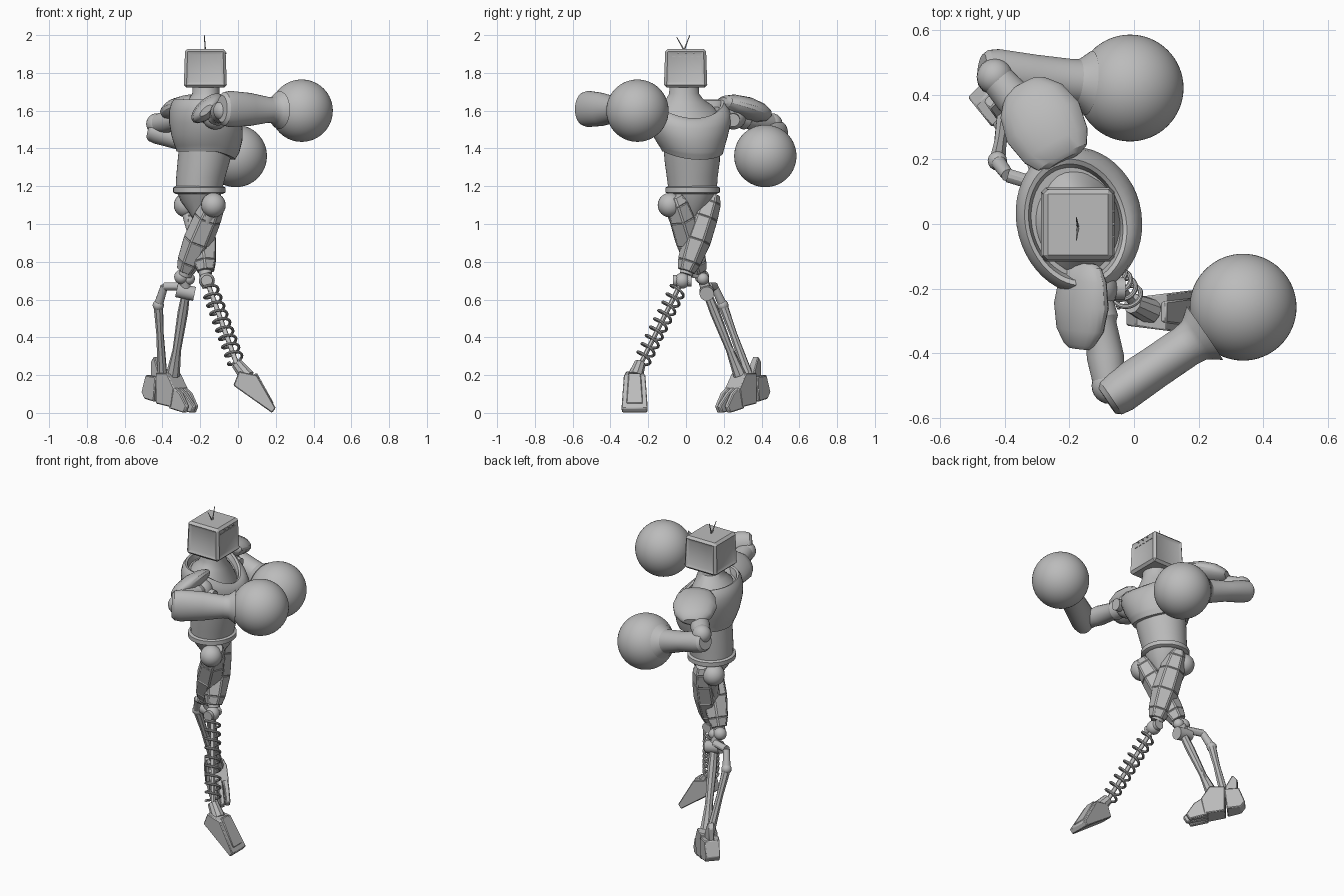
import bpy, bmesh, math
from mathutils import Vector, Matrix

if "Cube" in bpy.data.objects:
    bpy.data.objects.remove(bpy.data.objects["Cube"])

grey = bpy.data.materials.new("plain_grey")
grey.use_nodes = True
grey.diffuse_color = (0.5, 0.5, 0.5, 1)
grey.node_tree.nodes["Principled BSDF"].inputs["Base Color"].default_value = (0.5, 0.5, 0.5, 1)
parts = []


def finish(name, bm):
    bmesh.ops.recalc_face_normals(bm, faces=bm.faces)
    mesh = bpy.data.meshes.new(name)
    bm.to_mesh(mesh)
    bm.free()
    mesh.materials.append(grey)
    ob = bpy.data.objects.new(name, mesh)
    bpy.context.collection.objects.link(ob)
    parts.append(ob)
    return ob


def skin(name, rings, panel=0):
    """Closed surface through rings of points, optionally with raised panels."""
    bm = bmesh.new()
    rows = [[bm.verts.new(p) for p in ring] for ring in rings]
    n = len(rows[0])
    sides = []
    for a, b in zip(rows, rows[1:]):
        for i in range(n):
            j = (i + 1) % n
            sides.append(bm.faces.new((a[i], a[j], b[j], b[i])))
    bm.faces.new(rows[0])
    bm.faces.new(rows[-1])
    bmesh.ops.recalc_face_normals(bm, faces=bm.faces)
    if panel:
        bmesh.ops.inset_individual(bm, faces=sides, thickness=panel, depth=panel * 0.6)
    return finish(name, bm)


def limb(name, p0, p1, sections, n=24, roll=0, panel=0):
    """Loft between two points; sections are (fraction, half width, half height)."""
    p0, p1 = Vector(p0), Vector(p1)
    d = (p1 - p0).normalized()
    side = d.cross(Vector((0, 0, 1)) if abs(d.z) < 0.95 else Vector((0, 1, 0))).normalized()
    side = Matrix.Rotation(math.radians(roll), 3, d) @ side
    up = side.cross(d)
    rings = []
    for t, w, h in sections:
        angles = [math.tau * (i + 0.5) / n for i in range(n)]
        rings.append([p0.lerp(p1, t) + side * w * math.cos(a) + up * h * math.sin(a) for a in angles])
    return skin(name, rings, panel)


def rod(name, p0, p1, r0, r1=None, n=12):
    r1 = r0 if r1 is None else r1
    return limb(name, p0, p1, [(0, r0, r0), (1, r1, r1)], n)


def stack(name, sections, yaw=0, n=48):
    """Horizontal ovals (z, x, y, rx, ry, dip), each dipping on its front half."""
    rings = []
    c, s = math.cos(math.radians(yaw)), math.sin(math.radians(yaw))
    for z, x, y, rx, ry, dip in sections:
        ring = []
        for i in range(n):
            a = math.tau * i / n
            u, v = rx * math.cos(a), ry * math.sin(a)
            ring.append((x + u * c - v * s, y + u * s + v * c, z - dip * max(0, math.cos(a)) ** 1.3))
        rings.append(ring)
    return skin(name, rings)


def ball(name, p, r, seg=24):
    bm = bmesh.new()
    bmesh.ops.create_uvsphere(bm, u_segments=seg, v_segments=seg // 2, radius=r,
                              matrix=Matrix.Translation(p))
    return finish(name, bm)


def outline_block(name, origin, u, outline, w0, w1):
    """Side outline (u, z) thickened sideways; width runs from w0 at the rear to w1 in front."""
    u = Vector(u).normalized()
    v = Vector((-u.y, u.x, 0))
    lo, hi = min(p[0] for p in outline), max(p[0] for p in outline)
    rings = []
    for s in (-1, 1):
        rings.append([Vector(origin) + u * a + Vector((0, 0, z))
                      + v * s * (w0 + (w1 - w0) * (a - lo) / (hi - lo)) for a, z in outline])
    ob = skin(name, rings)
    m = ob.modifiers.new("edge", "BEVEL")
    m.width, m.segments = 0.005, 1
    return ob


# Head: tapered box with shallow recessed panels on its four sides
bm = bmesh.new()
bmesh.ops.create_cube(bm, size=1)
for v in bm.verts:
    k = 0.94 if v.co.z > 0 else 1
    v.co = (v.co.x * 0.228 * k, v.co.y * 0.23 * k, v.co.z * 0.205)
bmesh.ops.bevel(bm, geom=bm.edges[:], offset=0.014, segments=1, affect='EDGES', profile=0.5)
walls = [f for f in bm.faces if f.calc_area() > 0.02 and abs(f.normal.z) < 0.5]
bmesh.ops.inset_individual(bm, faces=walls, thickness=0.024, depth=-0.009)
bmesh.ops.translate(bm, verts=bm.verts, vec=(-0.173, -0.002, 1.825))
finish("head", bm)
for i, y in enumerate((-0.04, 0, 0.04)):
    rod("head_button_%d" % i, (-0.075, y, 1.905), (-0.061, y, 1.905), 0.004)
for s in (-1, 1):
    for i in range(5):
        y = -0.064 + 0.032 * i
        rod("screen_dash", (-0.072, y - 0.009, 1.825 + s * 0.06), (-0.072, y + 0.009, 1.825 + s * 0.06), 0.003, n=4)
for name, y, z in (("antenna_long", 0.02, 2.0), ("antenna_short", -0.05, 1.99)):
    rod(name, (-0.173, -0.01, 1.92), (-0.178, y, z), 0.004, 0.002, 6)

# Neck and torso; the chest rim dips in front
stack("neck", [(1.58, -0.18, 0.005, 0.145, 0.175, 0.09), (1.63, -0.178, 0, 0.118, 0.14, 0.06),
               (1.66, -0.172, -0.006, 0.088, 0.1, 0.02), (1.69, -0.17, -0.01, 0.072, 0.08, 0),
               (1.74, -0.17, -0.01, 0.07, 0.077, 0)], yaw=12)
stack("chest", [(1.385, -0.17, 0.035, 0.13, 0.14, 0.04), (1.385, -0.17, 0.035, 0.155, 0.162, 0.045),
                (1.41, -0.166, 0.032, 0.166, 0.172, 0.045), (1.418, -0.165, 0.03, 0.172, 0.176, 0.04),
                (1.47, -0.165, 0.022, 0.187, 0.2, 0.03), (1.54, -0.17, 0.015, 0.193, 0.225, 0.035),
                (1.60, -0.178, 0.01, 0.184, 0.229, 0.06), (1.64, -0.18, 0.005, 0.17, 0.215, 0.085),
                (1.66, -0.18, 0.005, 0.155, 0.198, 0.1), (1.655, -0.18, 0.005, 0.143, 0.183, 0.1),
                (1.62, -0.18, 0.005, 0.135, 0.172, 0.1)], yaw=15)
stack("abdomen", [(1.18, -0.207, 0.035, 0.122, 0.128, 0), (1.25, -0.197, 0.033, 0.13, 0.135, 0),
                  (1.33, -0.182, 0.033, 0.138, 0.146, 0), (1.41, -0.172, 0.03, 0.14, 0.15, 0.03)], yaw=8)
stack("belt", [(1.16, -0.205, 0.035, 0.125, 0.13, 0), (1.167, -0.205, 0.035, 0.138, 0.144, 0),
               (1.193, -0.205, 0.035, 0.138, 0.144, 0), (1.2, -0.205, 0.035, 0.125, 0.13, 0)])
stack("pelvis", [(1.02, -0.2, 0.03, 0.035, 0.04, 0), (1.07, -0.2, 0.032, 0.065, 0.065, 0),
                 (1.12, -0.202, 0.035, 0.1, 0.1, 0), (1.17, -0.205, 0.035, 0.12, 0.125, 0)], n=16)

# Arms: shoulder joint, domed pad, upper arm, forearm and round fist
pad = [(0, 0.06, 0.02), (0.04, 0.085, 0.034), (0.2, 0.112, 0.052), (0.5, 0.128, 0.062),
       (0.78, 0.11, 0.054), (0.95, 0.072, 0.036), (1, 0.05, 0.02)]
arms = [
    ("left", (-0.25, 0.25, 1.57), (-0.43, 0.455, 1.53), (-0.47, 0.475, 1.50), (-0.012, 0.42, 1.36),
     (-0.215, 0.195, 1.65), (-0.345, 0.43, 1.575), 1.0, 0, (0.068, 0.062)),
    ("right", (-0.12, -0.2, 1.57), (-0.075, -0.5, 1.6), (-0.085, -0.545, 1.61), (0.337, -0.257, 1.6),
     (-0.155, -0.12, 1.625), (-0.17, -0.385, 1.6), 0.82, 42, (0.066, 0.094)),
]
for side, sh, el, butt, hand, pad0, pad1, k, roll, (w, h) in arms:
    ball(side + "_shoulder_joint", sh, 0.07)
    rod(side + "_shoulder_axle", Vector(sh) - Vector((0.06, 0, 0)), Vector(sh) + Vector((0.09, 0, -0.02)), 0.035, n=20)
    limb(side + "_shoulder_pad", pad0, pad1, [(t, a * k, b * k) for t, a, b in pad], 20, roll)
    limb(side + "_upper_arm", sh, el, [(0, 0.045, 0.045), (0.3, 0.058, 0.058), (0.36, 0.05, 0.05),
                                       (0.7, 0.058, 0.058), (1, 0.05, 0.05)], 20)
    ball(side + "_elbow", el, 0.056)
    limb(side + "_forearm", butt, hand, [(0, w * 0.75, h * 0.75), (0.03, w * 0.95, h * 0.95),
         (0.1, w * 1.05, h * 1.02), (0.35, w, h * 0.93), (0.58, w, 0.068), (0.64, 0.07, 0.07),
         (0.67, 0.08, 0.08), (0.72, 0.1, 0.1)], 32)
    ball(side + "_fist", hand, 0.165, 64)

# Hips and armoured thighs that cross each other
thigh = [(0, 0.035, 0.04), (0.1, 0.06, 0.06), (0.3, 0.073, 0.07), (0.6, 0.078, 0.075), (0.88, 0.062, 0.06), (1, 0.045, 0.045)]
for side, hip, top, knee in (("left", (-0.275, 0.115, 1.1), (-0.215, 0.14, 1.16), (-0.17, 0.0, 0.75)),
                             ("right", (-0.13, -0.085, 1.1), (-0.11, -0.06, 1.15), (-0.28, 0.065, 0.75))):
    ball(side + "_hip_ball", hip, 0.065)
    limb(side + "_thigh", top, knee, thigh, 6, 20, 0.006)
    rod(side + "_thigh_rod", hip, Vector(knee) + Vector((0, 0, -0.02)), 0.035, n=16)

# Spring leg
hinge, ankle = Vector((-0.165, -0.02, 0.7)), Vector((0.0, -0.25, 0.24))
ball("spring_knee", hinge, 0.042)
rod("spring_knee_axle", hinge - Vector((0, 0.05, 0)), hinge + Vector((0, 0.05, 0)), 0.03, n=20)
rod("spring_core", hinge, ankle, 0.013)
d = (ankle - hinge).normalized()
a = d.cross(Vector((0, 0, 1))).normalized()
b = a.cross(d)
curve = bpy.data.curves.new("spring", "CURVE")
curve.dimensions = "3D"
curve.bevel_depth, curve.bevel_resolution, curve.use_fill_caps = 0.0075, 2, True
turns, steps = 9, 24
spline = curve.splines.new("POLY")
spline.points.add(turns * steps)
for i, p in enumerate(spline.points):
    f = i / (turns * steps)
    ang = math.tau * turns * f
    q = hinge.lerp(ankle, 0.08 + 0.86 * f) + (a * math.cos(ang) + b * math.sin(ang)) * 0.042
    p.co = (*q, 1)
curve.materials.append(grey)
spring = bpy.data.objects.new("spring", curve)
bpy.context.collection.objects.link(spring)
bpy.ops.object.select_all(action="DESELECT")
spring.select_set(True)
bpy.context.view_layer.objects.active = spring
bpy.ops.object.convert(target="MESH")
parts.append(bpy.context.view_layer.objects.active)

# Spring foot, standing on its toe
rod("spring_ankle", ankle + Vector((-0.005, 0.005, 0.02)), (0.05, -0.27, 0.19), 0.032, 0.042, 10)
outline_block("spring_foot", (0, -0.272, 0), (1, 0, 0),
              [(-0.025, 0.145), (0.005, 0.22), (0.1, 0.2), (0.2, 0.025), (0.18, 0.0)], 0.042, 0.07)
outline_block("spring_foot_plate", (0, -0.272, 0), (1, 0, 0),
              [(0.06, 0.19), (0.1, 0.212), (0.19, 0.05), (0.17, 0.04)], 0.028, 0.045)

# Strut leg: knee hinge, shin, rear link
knee = Vector((-0.275, 0.11, 0.64))
ball("strut_knee_ball", (-0.3, 0.085, 0.72), 0.038)
ball("strut_knee_lower", (-0.26, 0.09, 0.71), 0.032)
rod("strut_knee_barrel", knee - Vector((0.05, 0, -0.01)), knee + Vector((0.045, 0, -0.01)), 0.038, n=20)
rod("strut_knee_neck", (-0.285, 0.08, 0.74), knee, 0.028)
heel = Vector((-0.40, 0.33, 0.2))
limb("shin", knee, (-0.345, 0.285, 0.2), [(0, 0.022, 0.022), (0.25, 0.028, 0.026), (0.7, 0.023, 0.02), (1, 0.038, 0.034)], 8)
bend = Vector((-0.422, 0.195, 0.57))
rod("rear_link_top", (-0.29, 0.12, 0.67), (-0.39, 0.15, 0.67), 0.022)
rod("rear_link_bend", (-0.39, 0.15, 0.67), bend, 0.02, 0.024)
ball("rear_link_joint", bend, 0.03, 16)
limb("rear_link_rod", bend, heel, [(0, 0.026, 0.026), (0.4, 0.02, 0.02), (1, 0.026, 0.026)], 8)
rod("shin_piston", (-0.3, 0.17, 0.5), (-0.33, 0.3, 0.2), 0.011)

# Segmented strut foot
root, way = (-0.36, 0.30, 0), (0.72, -0.69, 0)
outline_block("strut_heel", root, way, [(-0.175, 0.11), (-0.15, 0.075), (-0.07, 0.06), (-0.055, 0.19), (-0.14, 0.2)], 0.04, 0.055)
outline_block("strut_heel_spur", root, way, [(-0.13, 0.18), (-0.06, 0.18), (-0.06, 0.22), (-0.1, 0.3), (-0.13, 0.27)], 0.015, 0.028)
outline_block("strut_midfoot", root, way, [(-0.06, 0.05), (0.06, 0.03), (0.08, 0.13), (0.03, 0.21), (-0.06, 0.21)], 0.05, 0.056)
for s in (-1, 0, 1):
    base = Vector(root) + Vector((0.69, 0.72, 0)) * 0.036 * s
    length = 0.185 - 0.02 * abs(s)
    outline_block("strut_toe_%d" % (s + 2), base, way,
                  [(0.04, 0.025), (length - 0.02, 0.0), (length, 0.035), (0.12, 0.105), (0.05, 0.15)], 0.018, 0.013)

# Smooth the rounded parts while keeping hard edges
bpy.ops.object.select_all(action="DESELECT")
for ob in parts:
    ob.select_set(True)
bpy.context.view_layer.objects.active = parts[0]
bpy.ops.object.shade_smooth_by_angle(angle=math.radians(30))
